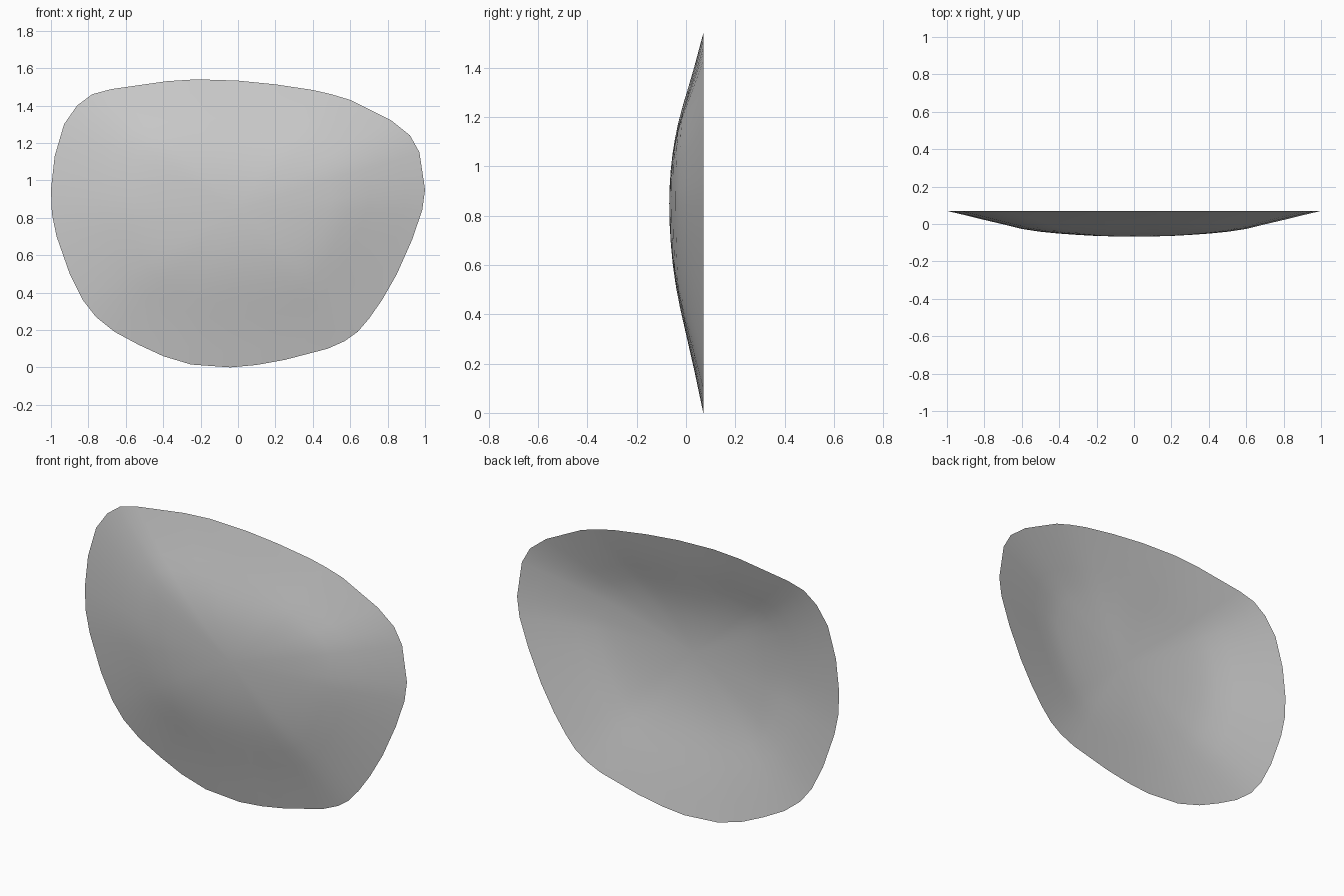
import bpy, bmesh, math

if "Cube" in bpy.data.objects:
    bpy.data.objects.remove(bpy.data.objects["Cube"])

# Rim outline (x, z), clockwise seen from the front
RIM = [(-1, .95), (-.98, 1.13), (-.93, 1.30), (-.86, 1.40), (-.78, 1.46), (-.68, 1.487),
       (-.38, 1.53), (-.22, 1.54), (0, 1.533), (.2, 1.513), (.4, 1.483), (.5, 1.46),
       (.6, 1.43), (.7, 1.38), (.82, 1.32), (.92, 1.24), (.97, 1.15), (1, .95),
       (.985, .84), (.93, .68), (.85, .5), (.77, .36), (.7, .26), (.64, .19),
       (.57, .14), (.48, .10), (.25, .04), (.1, .013), (-.04, 0), (-.25, .015),
       (-.4, .06), (-.53, .12), (-.66, .19), (-.76, .27), (-.83, .36), (-.9, .5),
       (-.97, .7), (-.995, .82)]
CX, CZ = 0.0, 0.85
FRONT, BACK = -0.068, 0.07

# Dome depth from centre (0) to rim (1), sideways and up/down
SIDE = [0, .01, .03, .07, .12, .19, .30, .48, .65, .83, 1]
VERT = [0, .012, .05, .11, .20, .32, .46, .60, .74, .87, 1]


def ring(bm, k):
    t = k / 10
    verts = []
    for x, z in RIM:
        dx, dz = x - CX, z - CZ
        w = dz * dz / (dx * dx + dz * dz)
        depth = SIDE[k] * (1 - w) + VERT[k] * w
        verts.append(bm.verts.new((CX + dx * t, FRONT + (BACK - FRONT) * depth, CZ + dz * t)))
    return verts


# Open curved lens sheet: concentric rings around a centre fan
bm = bmesh.new()
centre = bm.verts.new((CX, FRONT, CZ))
rings = [ring(bm, k) for k in range(1, 11)]
n = len(RIM)
for i in range(n):
    j = (i + 1) % n
    bm.faces.new((centre, rings[0][j], rings[0][i]))
    for a, b in zip(rings, rings[1:]):
        bm.faces.new((a[i], a[j], b[j], b[i]))
for f in bm.faces:
    f.smooth = True

mesh = bpy.data.meshes.new("lens")
bm.to_mesh(mesh)
bm.free()
lens = bpy.data.objects.new("lens", mesh)
bpy.context.collection.objects.link(lens)
